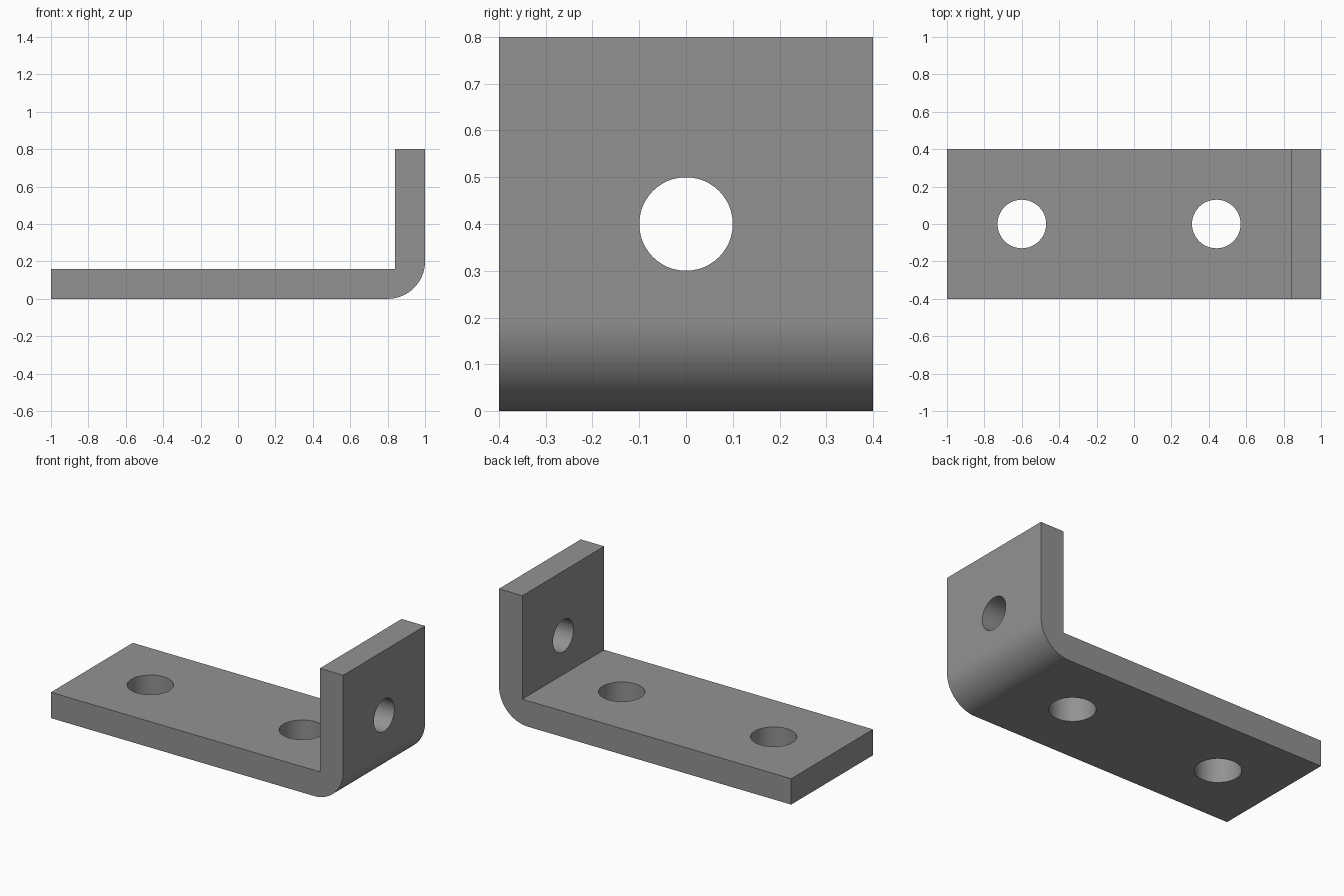
import bpy
import bmesh
import math

cube = bpy.data.objects.get("Cube")
if cube:
    bpy.data.objects.remove(cube, do_unlink=True)

THICK, HEIGHT, HALF_X, HALF_Y, BEND = 0.16, 0.8, 1.0, 0.4, 0.2
BEND_STEPS = 24

# One plain grey metal
metal = bpy.data.materials.new("grey_metal")
metal.use_nodes = True
grey = (0.29, 0.29, 0.29, 1.0)
metal.diffuse_color = grey
metal.node_tree.nodes["Principled BSDF"].inputs["Base Color"].default_value = grey

# L-shaped side profile (x, z) with a rounded outer bend
profile = [(-HALF_X, 0.0)]
for i in range(BEND_STEPS + 1):
    a = -math.pi / 2 + math.pi / 2 * i / BEND_STEPS
    profile.append((HALF_X - BEND + BEND * math.cos(a), BEND + BEND * math.sin(a)))
profile += [(HALF_X, HEIGHT), (HALF_X - THICK, HEIGHT),
            (HALF_X - THICK, THICK), (-HALF_X, THICK)]

# Extrude the profile across the width
bm = bmesh.new()
face = bm.faces.new([bm.verts.new((x, -HALF_Y, z)) for x, z in profile])
ext = bmesh.ops.extrude_face_region(bm, geom=[face])
bmesh.ops.translate(bm, vec=(0, 2 * HALF_Y, 0),
                    verts=[v for v in ext["geom"] if isinstance(v, bmesh.types.BMVert)])
bmesh.ops.recalc_face_normals(bm, faces=bm.faces)
mesh = bpy.data.meshes.new("angle_bracket")
bm.to_mesh(mesh)
bm.free()
mesh.materials.append(metal)
bracket = bpy.data.objects.new("angle_bracket", mesh)
bpy.context.collection.objects.link(bracket)


def drill(name, location, radius, rotation=(0, 0, 0)):
    """Cut a round bolt hole through the bracket."""
    bpy.ops.mesh.primitive_cylinder_add(vertices=48, radius=radius, depth=0.5,
                                        location=location, rotation=rotation)
    cutter = bpy.context.object
    cutter.name = name
    cutter.hide_render = True
    cutter.data.materials.append(metal)
    mod = bracket.modifiers.new(name, 'BOOLEAN')
    mod.operation = 'DIFFERENCE'
    mod.solver = 'EXACT'
    mod.object = cutter
    bpy.context.view_layer.objects.active = bracket
    bpy.ops.object.modifier_apply(modifier=mod.name)
    bpy.data.objects.remove(cutter, do_unlink=True)


# Two holes in the base, one in the upright
drill("base_hole_outer", (-0.6, 0, THICK / 2), 0.13)
drill("base_hole_inner", (0.44, 0, THICK / 2), 0.13)
drill("upright_hole", (HALF_X - THICK / 2, 0, 0.4), 0.1, (0, math.pi / 2, 0))

# Smooth bend and hole walls, crisp edges, flat large faces
bpy.ops.object.select_all(action='DESELECT')
bracket.select_set(True)
bpy.context.view_layer.objects.active = bracket
bpy.ops.object.shade_smooth_by_angle(angle=math.radians(30))
weighted = bracket.modifiers.new("flat_face_normals", 'WEIGHTED_NORMAL')
weighted.keep_sharp = True
